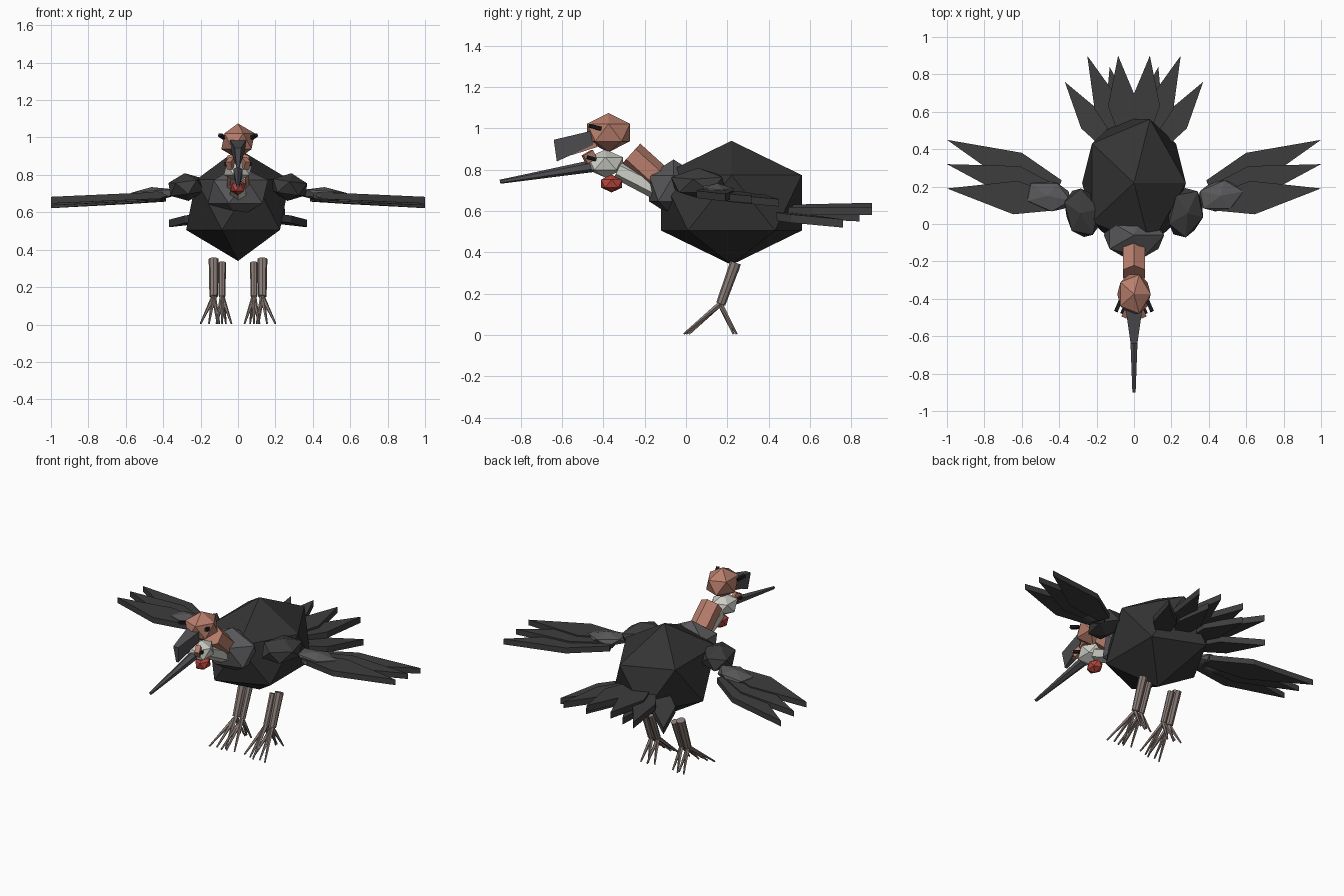
import bpy, bmesh, math
from mathutils import Vector, Matrix

if "Cube" in bpy.data.objects:
    bpy.data.objects.remove(bpy.data.objects["Cube"])


def mat(name, r, g, b):
    m = bpy.data.materials.new(name)
    m.diffuse_color = (r, g, b, 1)
    m.use_nodes = True
    m.node_tree.nodes["Principled BSDF"].inputs["Base Color"].default_value = m.diffuse_color
    return m


BODY = mat("charcoal", 0.034, 0.034, 0.034)
FEATHER = mat("dark_grey", 0.047, 0.047, 0.047)
CHEST = mat("mid_grey", 0.10, 0.10, 0.105)
BEAK = mat("slate", 0.08, 0.08, 0.088)
SKIN = mat("pink_skin", 0.48, 0.21, 0.15)
PALE = mat("pale_grey", 0.62, 0.62, 0.57)
RED = mat("red", 0.46, 0.06, 0.045)
LEG = mat("taupe", 0.25, 0.20, 0.18)
BLACK = mat("black", 0.01, 0.01, 0.01)


def finish(name, bm, m):
    bmesh.ops.recalc_face_normals(bm, faces=bm.faces[:])
    me = bpy.data.meshes.new(name)
    bm.to_mesh(me)
    bm.free()
    me.materials.append(m)
    ob = bpy.data.objects.new(name, me)
    bpy.context.collection.objects.link(ob)
    return ob


def gem(name, loc, scale, m, rot=(0, 0, 0)):
    """Faceted twenty-sided ball."""
    bm = bmesh.new()
    bmesh.ops.create_icosphere(bm, subdivisions=1, radius=1)
    ob = finish(name, bm, m)
    ob.location, ob.scale, ob.rotation_euler = loc, scale, rot
    return ob


def rod(name, a, b, r1, r2, m, n=6):
    """Tapered rod from a to b."""
    a, b = Vector(a), Vector(b)
    d = b - a
    bm = bmesh.new()
    bmesh.ops.create_cone(bm, cap_ends=True, segments=n, radius1=r1, radius2=r2, depth=d.length)
    ob = finish(name, bm, m)
    ob.matrix_world = Matrix.Translation((a + b) / 2) @ d.to_track_quat('Z', 'Y').to_matrix().to_4x4()
    return ob


def block(name, loc, size, m, rot):
    bm = bmesh.new()
    bmesh.ops.create_cube(bm, size=1)
    ob = finish(name, bm, m)
    ob.location, ob.scale, ob.rotation_euler = loc, size, rot
    return ob


def feather(name, base, tip, half, frac, m, thick=0.035):
    """Thick pointed plate, widest at frac of its length."""
    base, tip = Vector(base), Vector(tip)
    d = tip - base
    side = Vector((-d.y, d.x, 0)).normalized() * half
    wide = base + d * frac
    outline = [base - side * 0.4, wide - side, tip, wide + side, base + side * 0.4]
    bm = bmesh.new()
    f = bm.faces.new([bm.verts.new(p - Vector((0, 0, thick / 2))) for p in outline])
    r = bmesh.ops.extrude_face_region(bm, geom=[f])
    bmesh.ops.translate(bm, vec=(0, 0, thick),
                        verts=[v for v in r["geom"] if isinstance(v, bmesh.types.BMVert)])
    return finish(name, bm, m)


def loft(name, sections, m):
    """Joins rectangles given as (y, z top, z bottom, half width top, half width bottom)."""
    bm = bmesh.new()
    rings = []
    for yt, zt, yb, zb, wt, wb in sections:
        rings.append([bm.verts.new(p) for p in
                      ((-wt, yt, zt), (wt, yt, zt), (wb, yb, zb), (-wb, yb, zb))])
    for p, q in zip(rings, rings[1:]):
        for i in range(4):
            j = (i + 1) % 4
            bm.faces.new((p[i], p[j], q[j], q[i]))
    bm.faces.new(rings[0])
    bm.faces.new(rings[-1])
    return finish(name, bm, m)


# Torso
gem("body", (0, 0.22, 0.64), (0.31, 0.40, 0.30), BODY)
gem("chest", (0, -0.06, 0.71), (0.18, 0.14, 0.14), CHEST)

# Upper head with short hooked beak
rod("upper_neck", (0, -0.10, 0.725), (0, -0.267, 0.876), 0.068, 0.068, SKIN)
gem("upper_head", (0, -0.375, 0.98), (0.10, 0.122, 0.095), SKIN)
loft("hooked_beak", [(-0.45, 0.99, -0.45, 0.92, 0.045, 0.035),
                     (-0.64, 0.945, -0.625, 0.84, 0.018, 0.008)], BEAK)
loft("lower_beak", [(-0.44, 0.95, -0.43, 0.91, 0.035, 0.03),
                    (-0.57, 0.90, -0.555, 0.87, 0.015, 0.012)], SKIN)

# Lower head with long beak
rod("lower_neck", (0, -0.13, 0.70), (0, -0.33, 0.80), 0.05, 0.045, PALE)
gem("lower_head", (0, -0.39, 0.83), (0.085, 0.10, 0.068), PALE)
rod("long_beak", (0, -0.44, 0.82), (0, -0.90, 0.742), 0.03, 0.01, BEAK)
gem("throat_pouch", (0, -0.36, 0.733), (0.045, 0.06, 0.043), RED)

for s, tag in ((1, "right"), (-1, "left")):
    # Eyes and cheek skin
    block("upper_eye_" + tag, (s * 0.085, -0.44, 1.006), (0.02, 0.06, 0.018), BLACK, (-0.25, 0, s * 0.4))
    block("lower_eye_" + tag, (s * 0.055, -0.458, 0.855), (0.02, 0.045, 0.017), BLACK, (-0.25, 0, s * 0.4))
    block("cheek_" + tag, (s * 0.04, -0.468, 0.862), (0.03, 0.055, 0.045), SKIN, (0.5, 0, s * 0.4))

    # Wings
    gem("shoulder_" + tag, (s * 0.275, 0.06, 0.735), (0.105, 0.15, 0.075), FEATHER, (0, s * 0.15, s * -0.25))
    gem("wing_middle_" + tag, (s * 0.46, 0.15, 0.695), (0.14, 0.09, 0.04), CHEST, (0, s * 0.08, s * 0.2))
    for i, (by, ty, tz) in enumerate(((0.20, 0.45, 0.64), (0.16, 0.32, 0.655), (0.11, 0.19, 0.665))):
        feather(f"wing_feather_{tag}_{i + 1}", (s * 0.40, by, 0.675 + 0.008 * i), (s, ty, tz),
                0.09, 0.39, FEATHER, 0.036)

    # Tail fan
    for i, (bx, by, tx, ty, tz, half) in enumerate(((0.04, 0.45, 0.085, 0.9, 0.62, 0.08),
                                                    (0.07, 0.45, 0.25, 0.9, 0.60, 0.07),
                                                    (0.05, 0.45, 0.13, 0.84, 0.57, 0.07),
                                                    (0.12, 0.40, 0.37, 0.76, 0.54, 0.07))):
        feather(f"tail_feather_{tag}_{i + 1}", (s * bx, by, 0.61 - 0.01 * i), (s * tx, ty, tz),
                half, 0.42, FEATHER, 0.04)

    # Paired legs, each with three front toes and one back toe
    for k, (x, r, top, spread) in enumerate(((0.13, 0.027, 0.35, (0.07, 0.025, -0.03)),
                                             (0.085, 0.021, 0.33, (0.03, 0.0, -0.05)))):
        leg = f"{tag}_{k + 1}"
        rod("leg_" + leg, (s * x, 0.24, top), (s * x, 0.168, 0.15), r, r * 0.85, LEG, 8)
        ankle = (s * x, 0.165, 0.15)
        for i, dx in enumerate(spread):
            rod(f"front_toe_{leg}_{i + 1}", ankle, (s * (x + dx), -0.01 + 0.012 * i, 0.005),
                0.013, 0.005, LEG, 5)
        for i, dx in enumerate((0.025, -0.02)):
            rod(f"back_toe_{leg}_{i + 1}", ankle, (s * (x + dx), 0.245 - 0.015 * i, 0.005),
                0.013, 0.005, LEG, 5)
